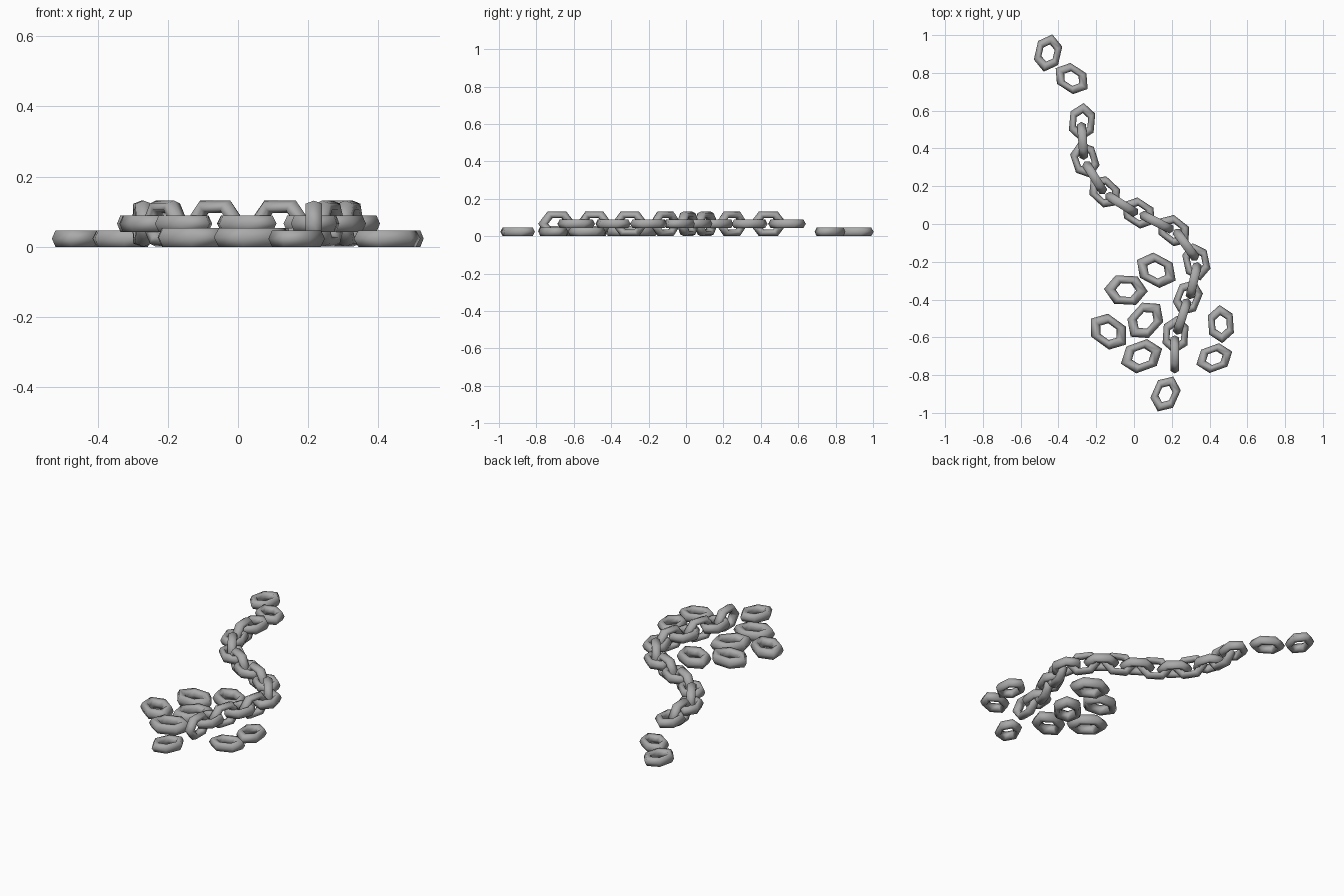
import bpy
from math import radians
from mathutils import Euler

cube = bpy.data.objects.get("Cube")
if cube:
    bpy.data.objects.remove(cube, do_unlink=True)

# Grey iron
iron = bpy.data.materials.new("grey iron")
iron.use_nodes = True
colour = (0.4, 0.4, 0.4, 1)
iron.diffuse_color = colour
iron.node_tree.nodes["Principled BSDF"].inputs["Base Color"].default_value = colour

RING, TUBE, SQUASH = 0.074, 0.027, 0.75
THICK = TUBE * 0.866          # half thickness of a link lying flat
CHAIN_Z = 0.066               # height of the chain's centre line


def link(name, x, y, z, angle, upright=False, size=1.0):
    """Six-sided stretched link, pointing along the given angle."""
    bpy.ops.mesh.primitive_torus_add(major_segments=6, minor_segments=6,
                                     major_radius=RING, minor_radius=TUBE)
    ob = bpy.context.object
    ob.name = name
    ob.location = (x, y, z)
    ob.rotation_euler = Euler((radians(90 if upright else 0), 0, radians(angle)))
    ob.scale = (size, size * SQUASH, size)
    ob.data.materials.append(iron)
    bpy.ops.object.shade_smooth()


# Chain: flat links alternating with upright ones
flat_links = [
    (-0.275, 0.54, 85), (-0.26, 0.34, -72), (-0.155, 0.17, -43),
    (0.025, 0.058, -33), (0.21, -0.035, -38), (0.33, -0.2, -78),
    (0.285, -0.39, 68), (0.22, -0.587, 86),
]
upright_links = [
    (-0.272, 0.44, -86), (-0.208, 0.245, -58), (-0.065, 0.105, -32),
    (0.12, 0.01, -27), (0.275, -0.11, -54), (0.316, -0.3, -103),
    (0.255, -0.49, -108), (0.216, -0.69, -90),
]
for i, (x, y, a) in enumerate(flat_links):
    link(f"chain_flat_link_{i + 1}", x, y, CHAIN_Z, a)
for i, (x, y, a) in enumerate(upright_links):
    link(f"chain_upright_link_{i + 1}", x, y, CHAIN_Z, a, upright=True)

# Loose links scattered on the ground, some slightly larger
small_loose = [
    (-0.455, 0.905, 77), (-0.33, 0.77, -33), (0.46, -0.53, 94),
    (0.425, -0.71, 20), (0.167, -0.9, 66),
]
large_loose = [
    (0.118, -0.245, -28), (-0.043, -0.35, -3), (0.06, -0.51, 48),
    (-0.135, -0.57, -36), (0.04, -0.7, 20),
]
for size, group, label in ((1.0, small_loose, "small"), (1.15, large_loose, "large")):
    for i, (x, y, a) in enumerate(group):
        link(f"loose_{label}_link_{i + 1}", x, y, THICK * size, a, size=size)
